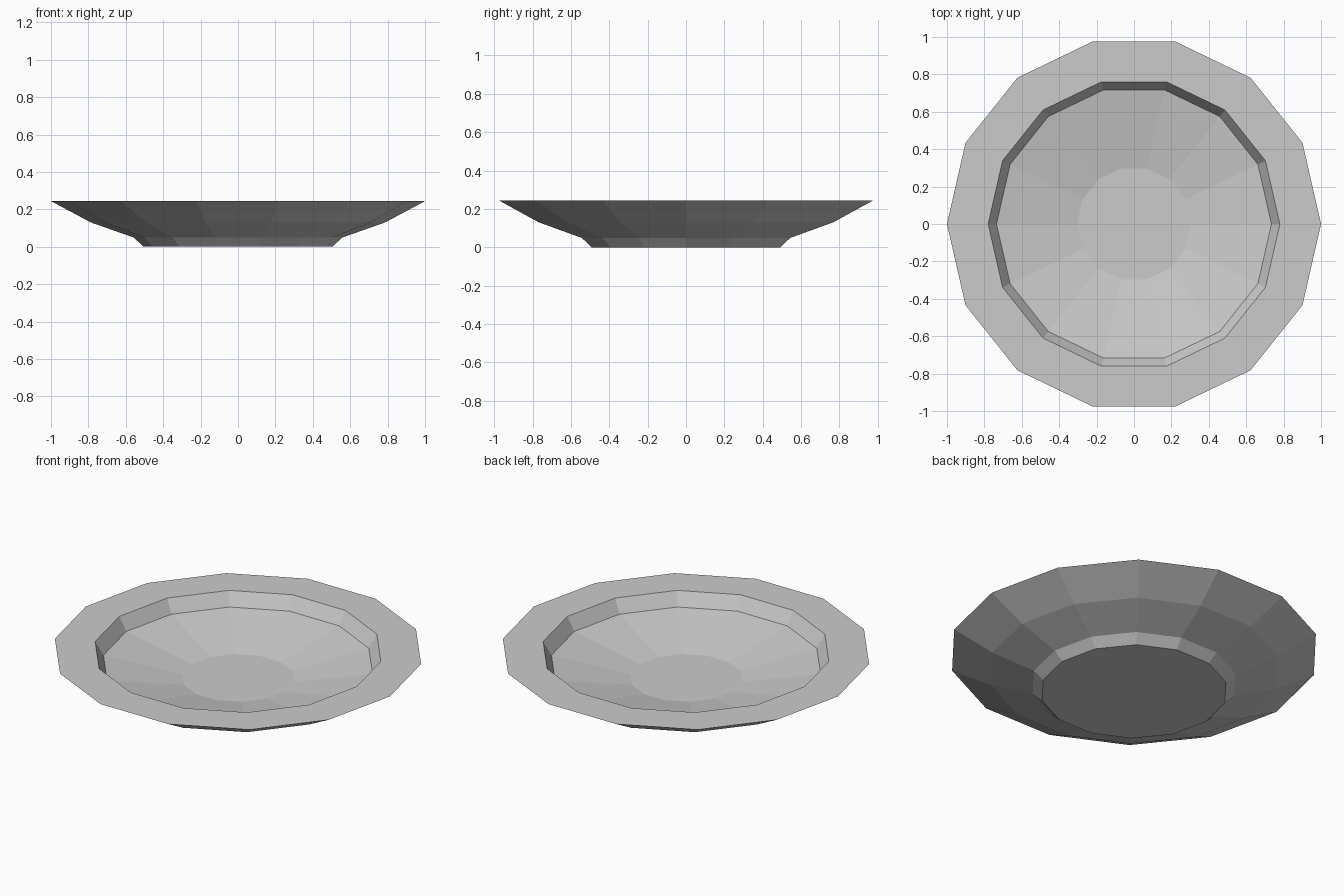
import bpy
import bmesh
from math import cos, sin, tau

cube = bpy.data.objects.get("Cube")
if cube:
    bpy.data.objects.remove(cube, do_unlink=True)

SIDES = 14


def flat_material(name, colour):
    mat = bpy.data.materials.new(name)
    mat.use_nodes = True
    mat.diffuse_color = colour
    mat.node_tree.nodes["Principled BSDF"].inputs["Base Color"].default_value = colour
    return mat


def lathe(name, profile, material):
    """Turn (radius, height) points into a closed faceted solid."""
    bm = bmesh.new()
    rings = [[bm.verts.new((r * cos(tau * i / SIDES), r * sin(tau * i / SIDES), z))
              for i in range(SIDES)] for r, z in profile]
    for low, high in zip(rings, rings[1:]):
        for i in range(SIDES):
            j = (i + 1) % SIDES
            bm.faces.new((low[i], low[j], high[j], high[i]))
    bm.faces.new(rings[0][::-1])
    bm.faces.new(rings[-1])
    bmesh.ops.recalc_face_normals(bm, faces=bm.faces)
    mesh = bpy.data.meshes.new(name)
    bm.to_mesh(mesh)
    bm.free()
    mesh.materials.append(material)
    obj = bpy.data.objects.new(name, mesh)
    bpy.context.collection.objects.link(obj)
    return obj


# Plate: foot, outer wall, flat rim, inner step, sloping well and floor
plate_profile = [
    (0.505, 0.0), (0.557, 0.049), (0.787, 0.13), (1.0, 0.244),
    (0.78, 0.244), (0.735, 0.166), (0.305, 0.086),
]
lathe("plate", plate_profile, flat_material("light grey", (0.6, 0.6, 0.6, 1)))
